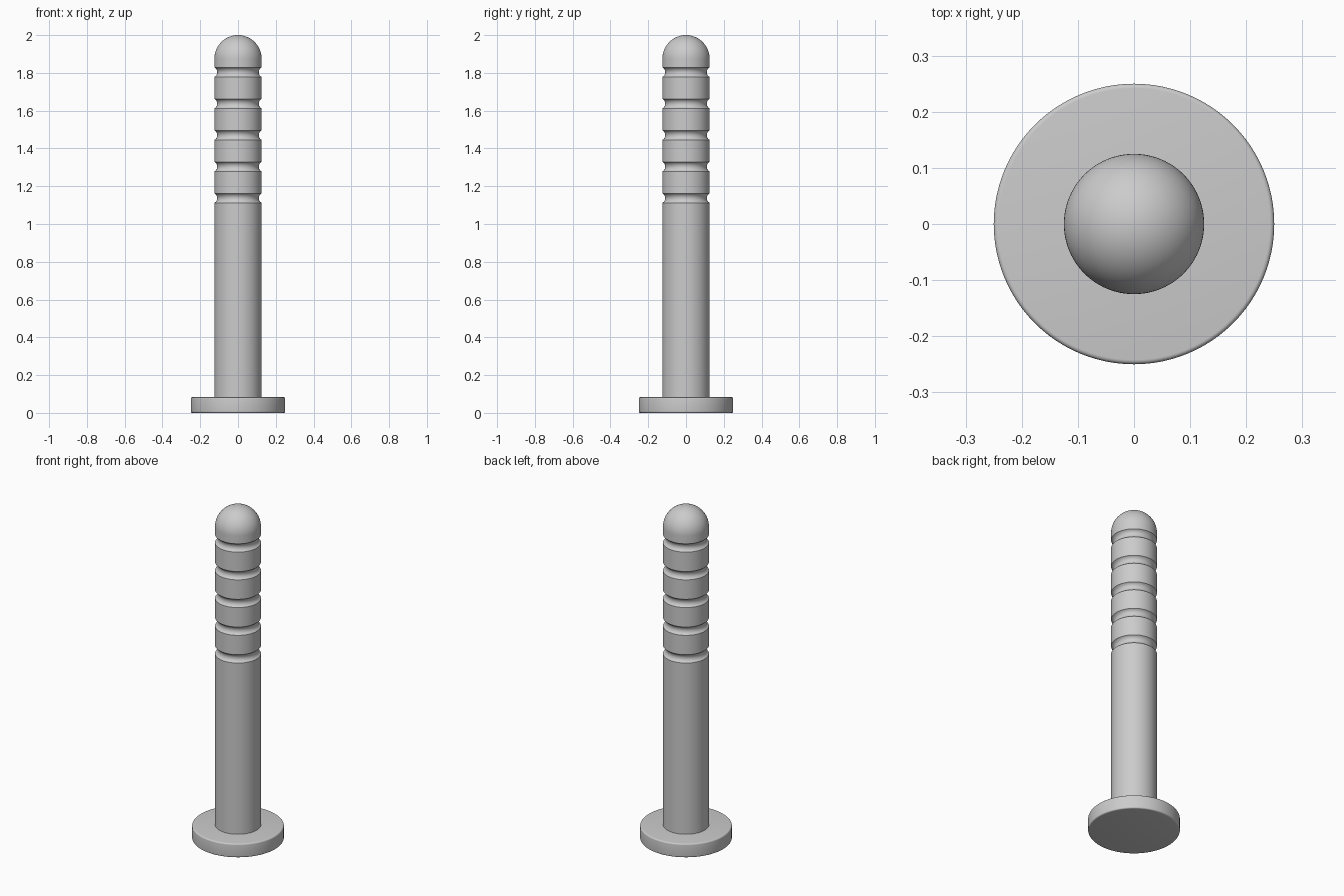
import bpy
import bmesh
from math import sin, cos, pi, radians

cube = bpy.data.objects.get("Cube")
if cube:
    bpy.data.objects.remove(cube, do_unlink=True)

grey = bpy.data.materials.new("light grey")
grey.use_nodes = True
colour = (0.6, 0.6, 0.6, 1)
grey.diffuse_color = colour
grey.node_tree.nodes["Principled BSDF"].inputs["Base Color"].default_value = colour


def lathe(name, profile, segments=96):
    """Spin a closed (radius, height) profile, running from axis to axis, around z."""
    bm = bmesh.new()
    verts = [bm.verts.new((r, 0, z)) for r, z in profile]
    edges = [bm.edges.new(pair) for pair in zip(verts, verts[1:])]
    bmesh.ops.spin(bm, geom=verts + edges, axis=(0, 0, 1), cent=(0, 0, 0),
                   angle=2 * pi, steps=segments)
    bmesh.ops.remove_doubles(bm, verts=bm.verts, dist=0.0001)
    bmesh.ops.recalc_face_normals(bm, faces=bm.faces)
    mesh = bpy.data.meshes.new(name)
    bm.to_mesh(mesh)
    bm.free()
    mesh.materials.append(grey)
    obj = bpy.data.objects.new(name, mesh)
    bpy.context.collection.objects.link(obj)
    bpy.ops.object.select_all(action="DESELECT")
    obj.select_set(True)
    bpy.context.view_layer.objects.active = obj
    bpy.ops.object.shade_smooth_by_angle(angle=radians(30))
    return obj


# Round base plate with softened rims
BASE_R, BASE_H, ROUND = 0.25, 0.083, 0.008
rim = []
for z, start in ((ROUND, -pi / 2), (BASE_H - ROUND, 0)):
    for i in range(6):
        a = start + i / 5 * pi / 2
        rim.append((BASE_R - ROUND + ROUND * cos(a), z + ROUND * sin(a)))
lathe("base_plate", [(0, 0)] + rim + [(0, BASE_H)])

# Post with five rounded grooves and a domed top
R, HALF, DEPTH = 0.125, 0.025, 0.015
arc_r = (HALF ** 2 + DEPTH ** 2) / (2 * DEPTH)
post = [(0, BASE_H - 0.01), (R, BASE_H - 0.01)]
for n in range(5):
    centre = 1.137 + n / 6
    for i in range(13):
        h = HALF * (i / 6 - 1)
        post.append((R - DEPTH + arc_r - (arc_r ** 2 - h ** 2) ** 0.5, centre + h))
for i in range(24):
    a = i / 24 * pi / 2
    post.append((R * cos(a), 2 - R + R * sin(a)))
post.append((0, 2))
lathe("post", post)
